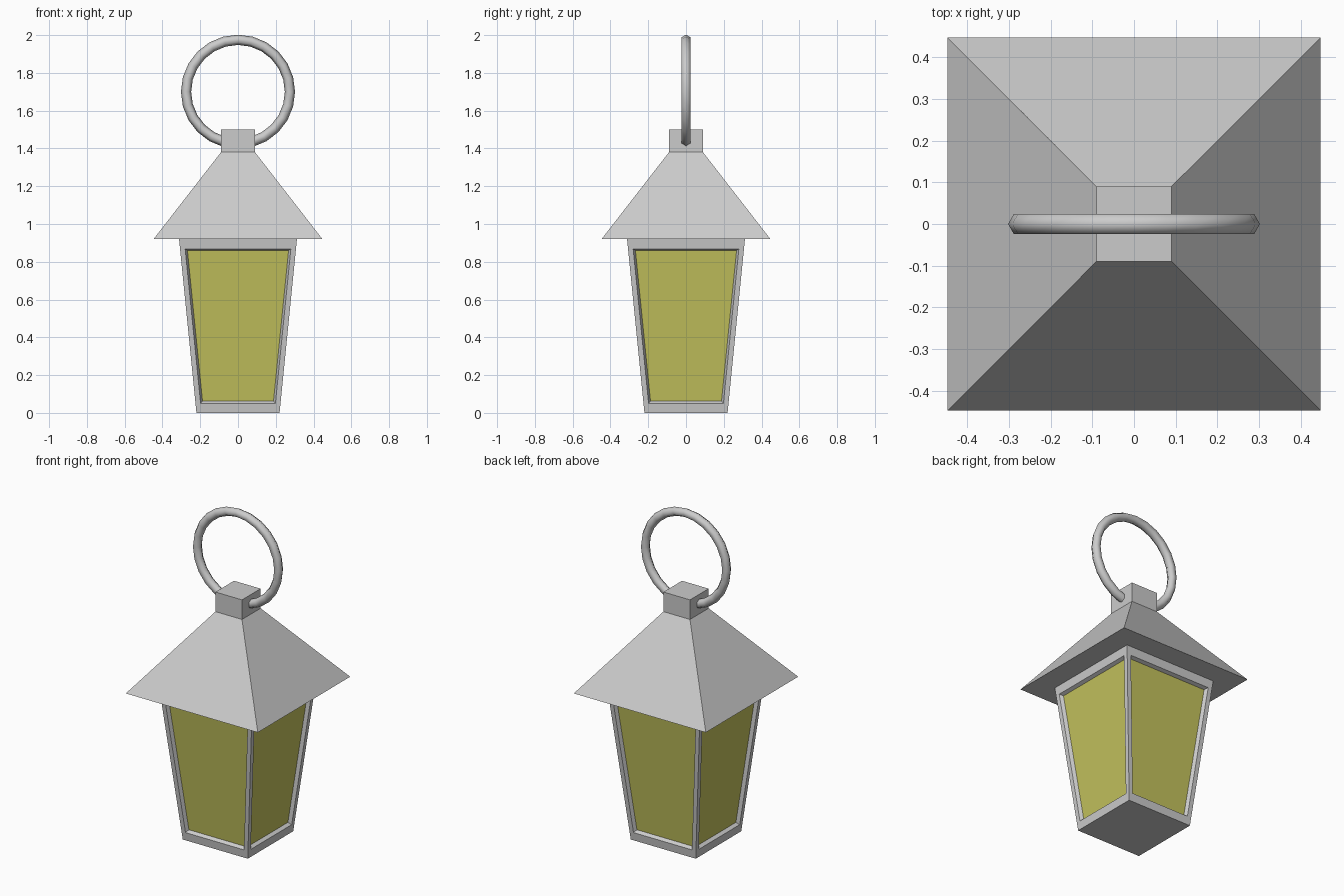
import bpy, bmesh, math

if "Cube" in bpy.data.objects:
    bpy.data.objects.remove(bpy.data.objects["Cube"])


def frustum(bm, z0, h0, z1, h1):
    """Square frustum from half-width h0 at z0 to h1 at z1; returns side faces."""
    corners = [(-1, -1), (1, -1), (1, 1), (-1, 1)]
    low = [bm.verts.new((x * h0, y * h0, z0)) for x, y in corners]
    top = [bm.verts.new((x * h1, y * h1, z1)) for x, y in corners]
    bm.faces.new(low[::-1])
    bm.faces.new(top)
    return [bm.faces.new((low[i], low[(i + 1) % 4], top[(i + 1) % 4], top[i]))
            for i in range(4)]


def finish(bm, name, materials=()):
    bm.normal_update()
    mesh = bpy.data.meshes.new(name)
    bm.to_mesh(mesh)
    bm.free()
    obj = bpy.data.objects.new(name, mesh)
    bpy.context.collection.objects.link(obj)
    for m in materials:
        mesh.materials.append(m)
    return obj


metal = bpy.data.materials.new("metal")
metal.diffuse_color = (0.8, 0.8, 0.8, 1)
metal.use_nodes = True
metal.node_tree.nodes["Principled BSDF"].inputs["Base Color"].default_value = metal.diffuse_color
glass = bpy.data.materials.new("glass")
glass.diffuse_color = (0.55, 0.54, 0.11, 1)
glass.use_nodes = True
glass.node_tree.nodes["Principled BSDF"].inputs["Base Color"].default_value = glass.diffuse_color

# Tapered body with a recessed glass pane on each side
bm = bmesh.new()
panes = frustum(bm, 0, 0.22, 0.92, 0.312)
bm.normal_update()
for f in panes:
    bmesh.ops.inset_region(bm, faces=[f], thickness=0.027, use_even_offset=True)
    # wider rails at the top and bottom of the frame
    for v in f.verts:
        upper = v.co.z > 0.5
        dz = (0.868 if upper else 0.05) - v.co.z
        v.co.z += dz
        axis = 0 if abs(f.normal.x) > 0.5 else 1
        side = 1 - axis
        half = 0.22 + 0.1 * v.co.z
        v.co[axis] = math.copysign(half, v.co[axis])
        v.co[side] = math.copysign(half - 0.027, v.co[side])
    f.normal_update()
    bmesh.ops.inset_region(bm, faces=[f], thickness=0.011, depth=-0.02,
                           use_even_offset=True)
    f.material_index = 1
finish(bm, "lantern_body", (metal, glass))

# Hipped roof and square cap
bm = bmesh.new()
frustum(bm, 0.92, 0.447, 1.38, 0.09)
finish(bm, "roof")
bm = bmesh.new()
frustum(bm, 1.38, 0.09, 1.50, 0.09)
finish(bm, "cap")

# Carrying ring
bpy.ops.mesh.primitive_torus_add(
    major_radius=0.275, minor_radius=0.027, major_segments=24, minor_segments=6,
    location=(0, 0, 1.70), rotation=(math.pi / 2, 0, 0))
ring = bpy.context.object
ring.name = "hanging_ring"
bpy.ops.object.shade_smooth()
